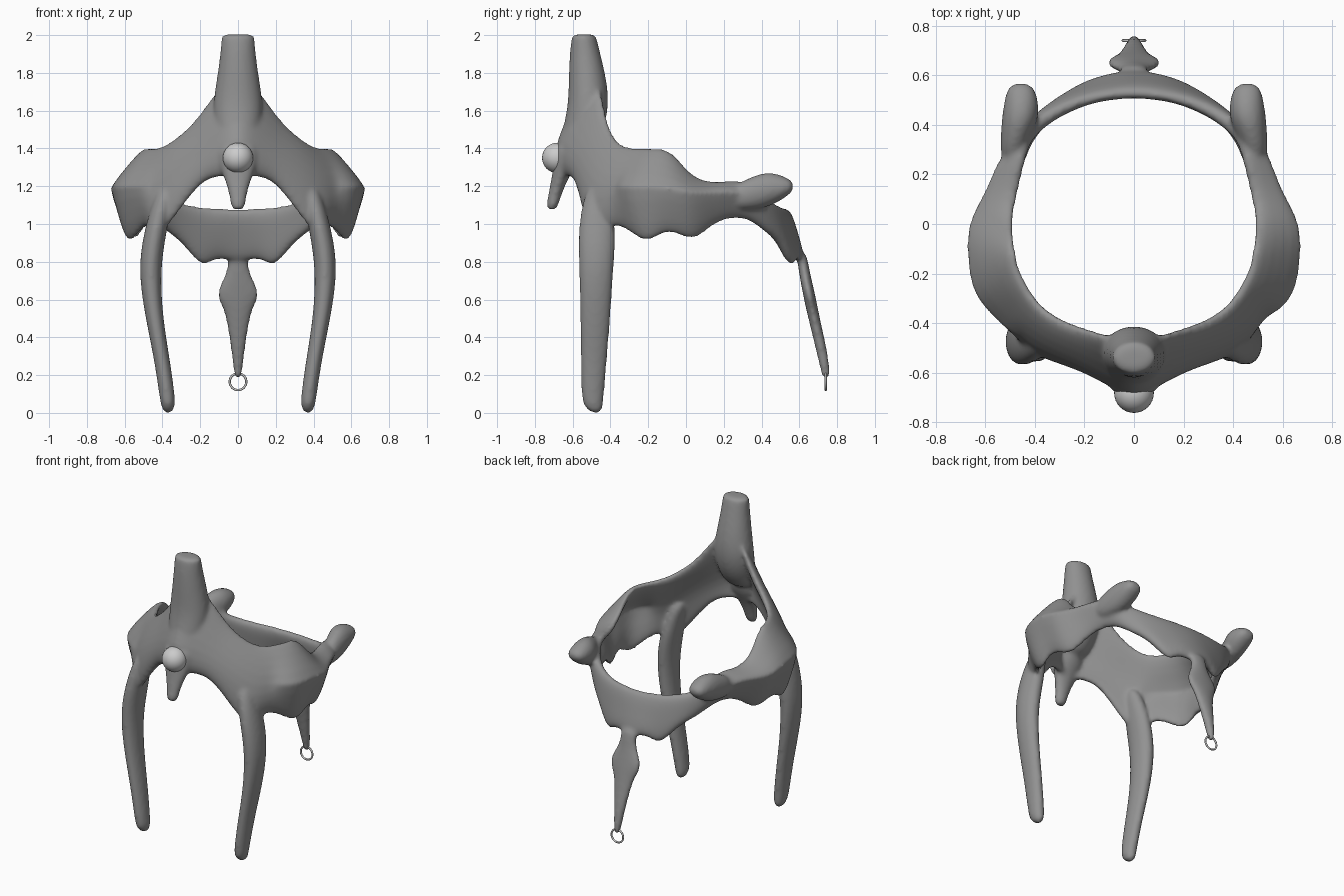
import bpy, bmesh, math

if "Cube" in bpy.data.objects:
    bpy.data.objects.remove(bpy.data.objects["Cube"])


def mesh_object(name, verts, faces):
    me = bpy.data.meshes.new(name)
    me.from_pydata(verts, [], faces)
    ob = bpy.data.objects.new(name, me)
    bpy.context.collection.objects.link(ob)
    return ob


def loft(name, sections, mirror=1, along_y=False, n=8):
    """Stack of elliptical rings (x, y, z, rx, r2), capped, then subdivided."""
    verts, faces = [], []
    for x, y, z, rx, r2 in sections:
        for k in range(n):
            a = 2 * math.pi * k / n
            c, s = rx * math.cos(a), r2 * math.sin(a)
            verts.append((mirror * (x + c), y, z + s) if along_y else (mirror * (x + c), y + s, z))
    for i in range(len(sections) - 1):
        for k in range(n):
            j = (k + 1) % n
            faces.append((i * n + k, i * n + j, i * n + n + j, i * n + n + k))
    faces += [tuple(range(n))[::-1], tuple(range(len(verts) - n, len(verts)))]
    ob = mesh_object(name, verts, faces)
    bm = bmesh.new()
    bm.from_mesh(ob.data)
    bmesh.ops.recalc_face_normals(bm, faces=bm.faces)
    bm.to_mesh(ob.data)
    bm.free()
    ob.modifiers.new("sub", 'SUBSURF').levels = 2
    return ob


# Circlet: half-ring stations (top, middle, bottom points) from brow to temple
sides = [
    ((0, -.50, 1.86), (0, -.755, 1.41), (0, -.67, 1.22)),
    ((.13, -.465, 1.74), (.10, -.68, 1.40), (.10, -.64, 1.24)),
    ((.22, -.44, 1.59), (.22, -.60, 1.36), (.20, -.60, 1.23)),
    ((.32, -.405, 1.49), (.37, -.535, 1.27), (.32, -.57, 1.07)),
    ((.41, -.34, 1.43), (.48, -.47, 1.20), (.44, -.53, .91)),
    ((.455, -.26, 1.43), (.54, -.40, 1.20), (.50, -.37, 1.02)),
    ((.49, -.18, 1.43), (.66, -.30, 1.20), (.61, -.22, .84)),
    ((.505, -.07, 1.43), (.68, -.12, 1.20), (.61, -.10, .98)),
    ((.51, .04, 1.26), (.68, .01, 1.17), (.57, .05, .86)),
    ((.475, .17, 1.235), (.60, .13, 1.17), (.51, .16, 1.0)),
    ((.455, .32, 1.26), (.55, .30, 1.18), (.46, .32, 1.03)),
]
# Nape plate stations
nape = [
    ((.42, .42, 1.16), (.43, .43, 1.08), (.40, .44, .95)),
    ((.31, .49, 1.115), (.31, .51, 1.0), (.30, .53, .90)),
    ((.20, .53, 1.10), (.20, .56, .95), (.205, .59, .75)),
    ((.12, .545, 1.095), (.12, .58, .95), (.12, .62, .84)),
    ((0, .555, 1.095), (0, .60, .95), (0, .645, .79)),
]
half = sides + nape
ring = half + [tuple((-x, y, z) for x, y, z in s) for s in half[-2:0:-1]]
verts = [p for s in ring for p in s]
n = len(ring)
faces = []
for i in range(n):
    a, b = 3 * i, 3 * ((i + 1) % n)
    faces += [(a + 1, b + 1, b, a), (a + 2, b + 2, b + 1, a + 1)]
circlet = mesh_object("helmet_frame", verts, faces)
# firm ridge along the middle of the side panels
crease = circlet.data.attributes.new("crease_edge", 'FLOAT', 'EDGE')
for e in circlet.data.edges:
    a, b = e.vertices
    if a % 3 == 1 and b % 3 == 1 and -.45 < verts[a][1] < .32:
        crease.data[e.index].value = .55
sol = circlet.modifiers.new("thickness", 'SOLIDIFY')
sol.thickness, sol.offset = .065, -1
circlet.modifiers.new("sub", 'SUBSURF').levels = 2
parts = [circlet]

# Crest, nose guard and tail
parts.append(loft("crest", [(0, -.54, 2.005, .09, .06), (0, -.54, 1.995, .096, .072), (0, -.535, 1.9, .103, .09),
                            (0, -.52, 1.76, .125, .112), (0, -.515, 1.62, .15, .12), (0, -.55, 1.48, .13, .12),
                            (0, -.60, 1.36, .10, .07)]))
parts.append(loft("nose_guard", [(0, -.63, 1.44, .12, .07), (0, -.63, 1.34, .12, .075), (0, -.665, 1.25, .085, .05),
                                 (0, -.69, 1.17, .053, .04), (0, -.71, 1.09, .042, .035), (0, -.71, 1.075, .03, .02)]))
parts.append(loft("tail", [(0, .61, .86, .08, .03), (0, .625, .75, .048, .032), (0, .65, .635, .145, .035),
                           (0, .665, .56, .085, .035), (0, .69, .45, .06, .033), (0, .725, .3, .036, .033),
                           (0, .74, .2, .022, .025), (0, .74, .185, .018, .018)]))

# Cheek guards and rear temple prongs
for m in (1, -1):
    parts.append(loft("cheek_guard", [(.37, -.465, 1.22, .05, .05), (.405, -.472, 1.1, .06, .09),
                                      (.44, -.47, .95, .066, .112),
                                      (.47, -.475, .76, .065, .100), (.447, -.48, .52, .052, .090),
                                      (.405, -.487, .3, .046, .078), (.373, -.495, .08, .046, .066),
                                      (.37, -.49, .03, .04, .055), (.37, -.475, -.003, .02, .025)], m))
    parts.append(loft("temple_prong", [(.50, .24, 1.14, .045, .07), (.475, .36, 1.165, .07, .10),
                                       (.455, .44, 1.185, .085, .105),
                                       (.455, .53, 1.195, .07, .06), (.457, .57, 1.20, .045, .025)], m, along_y=True))

# Fuse the parts into one soft skin
bpy.ops.object.select_all(action='DESELECT')
for ob in parts:
    ob.select_set(True)
bpy.context.view_layer.objects.active = circlet
bpy.ops.object.convert(target='MESH')
bpy.ops.object.join()
rm = circlet.modifiers.new("fuse", 'REMESH')
rm.mode, rm.voxel_size, rm.use_smooth_shade = 'VOXEL', .012, True
sm = circlet.modifiers.new("soften", 'SMOOTH')
sm.factor, sm.iterations = .5, 8
mat = bpy.data.materials.new("dark_metal")
mat.diffuse_color = (.29, .29, .29, 1)
mat.use_nodes = True
mat.node_tree.nodes["Principled BSDF"].inputs["Base Color"].default_value = mat.diffuse_color
circlet.data.materials.clear()
circlet.data.materials.append(mat)

# Brow gem
bpy.ops.mesh.primitive_uv_sphere_add(segments=32, ring_count=16, radius=.08, location=(0, -.682, 1.35))
bpy.context.object.name = "brow_gem"
bpy.ops.object.shade_smooth()

# Tail ring
bpy.ops.mesh.primitive_torus_add(major_radius=.044, minor_radius=.006, major_segments=32, minor_segments=8,
                                 location=(0, .74, .165), rotation=(math.pi / 2, 0, 0))
bpy.context.object.name = "tail_ring"
bpy.ops.object.shade_smooth()
